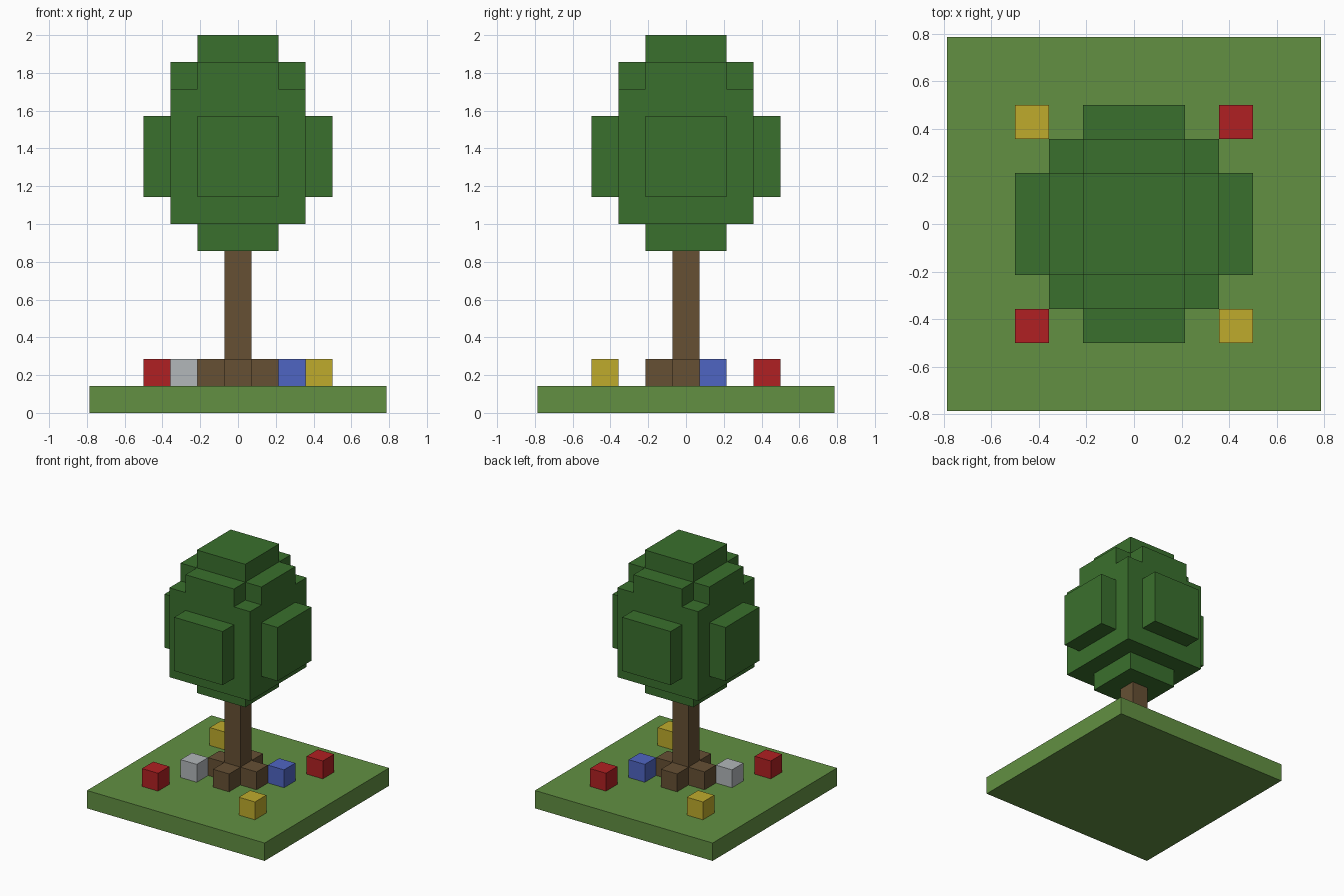
import bpy
import bmesh
from mathutils import Vector

U = 1 / 7  # edge of one block

if "Cube" in bpy.data.objects:
    bpy.data.objects.remove(bpy.data.objects["Cube"], do_unlink=True)


def material(name, hex_code):
    srgb = [int(hex_code[i:i + 2], 16) / 255 for i in (0, 2, 4)]
    color = [c / 12.92 if c < 0.04045 else ((c + 0.055) / 1.055) ** 2.4 for c in srgb] + [1]
    mat = bpy.data.materials.new(name)
    mat.use_nodes = True
    mat.diffuse_color = color
    bsdf = next(n for n in mat.node_tree.nodes if n.type == "BSDF_PRINCIPLED")
    bsdf.inputs["Base Color"].default_value = color
    return mat


def finish(name, bm, mat):
    mesh = bpy.data.meshes.new(name)
    bm.to_mesh(mesh)
    bm.free()
    mesh.materials.append(mat)
    obj = bpy.data.objects.new(name, mesh)
    bpy.context.collection.objects.link(obj)
    return obj


def block(name, x, y, z, mat, width=1):
    """One box, centred on block column x, y and resting on level z."""
    bm = bmesh.new()
    bmesh.ops.create_cube(bm, size=U)
    bmesh.ops.scale(bm, vec=(width, width, 1), verts=bm.verts)
    bmesh.ops.translate(bm, vec=Vector((x, y, z + 0.5)) * U, verts=bm.verts)
    return finish(name, bm, mat)


def slab(half_x, half_y, bottom, top):
    """Set of block cells filling a centred slab."""
    return {(x, y, z)
            for x in range(-half_x, half_x + 1)
            for y in range(-half_y, half_y + 1)
            for z in range(bottom, top)}


def shell(name, cells, mat):
    """Outer skin of a set of blocks, without inner walls."""
    bm = bmesh.new()
    for cell in cells:
        centre = Vector(cell) + Vector((0, 0, 0.5))
        for axis in range(3):
            for sign in (-1, 1):
                n = Vector((0, 0, 0))
                n[axis] = sign
                if tuple(int(a + b) for a, b in zip(cell, n)) in cells:
                    continue
                a = Vector((n.y, n.z, n.x))
                b = n.cross(a)
                corners = (a + b, b - a, -a - b, a - b)
                bm.faces.new([bm.verts.new((centre + (n + c) / 2) * U) for c in corners])
    bmesh.ops.remove_doubles(bm, verts=bm.verts, dist=U / 100)
    return finish(name, bm, mat)


grass = material("grass green", "629042")
leaf = material("leaf green", "3A702D")
bark = material("bark brown", "665034")
red = material("red", "B02022")
yellow = material("yellow", "BFAB2C")
blue = material("blue", "4F65C2")
grey = material("pale grey", "B2B7BA")

# Ground plate
block("ground", 0, 0, 0, grass, width=11)

# Trunk with four roots in a cross
shell("trunk_and_roots", slab(0, 0, 1, 6) | slab(1, 0, 1, 2) | slab(0, 1, 1, 2), bark)

# Canopy: core, tall middle, cross-shaped shoulder and side bulges
canopy = slab(2, 2, 7, 12) | slab(1, 1, 6, 14)
for long, bottom, top in ((2, 12, 13), (3, 8, 11)):
    canopy |= slab(long, 1, bottom, top) | slab(1, long, bottom, top)
shell("canopy", canopy, leaf)

# Flowers on the grass
block("red_flower_front", -3, -3, 1, red)
block("red_flower_back", 3, 3, 1, red)
block("yellow_flower_front", 3, -3, 1, yellow)
block("yellow_flower_back", -3, 3, 1, yellow)
block("blue_flower", 2, 1, 1, blue)
block("grey_stone", -2, -1, 1, grey)
